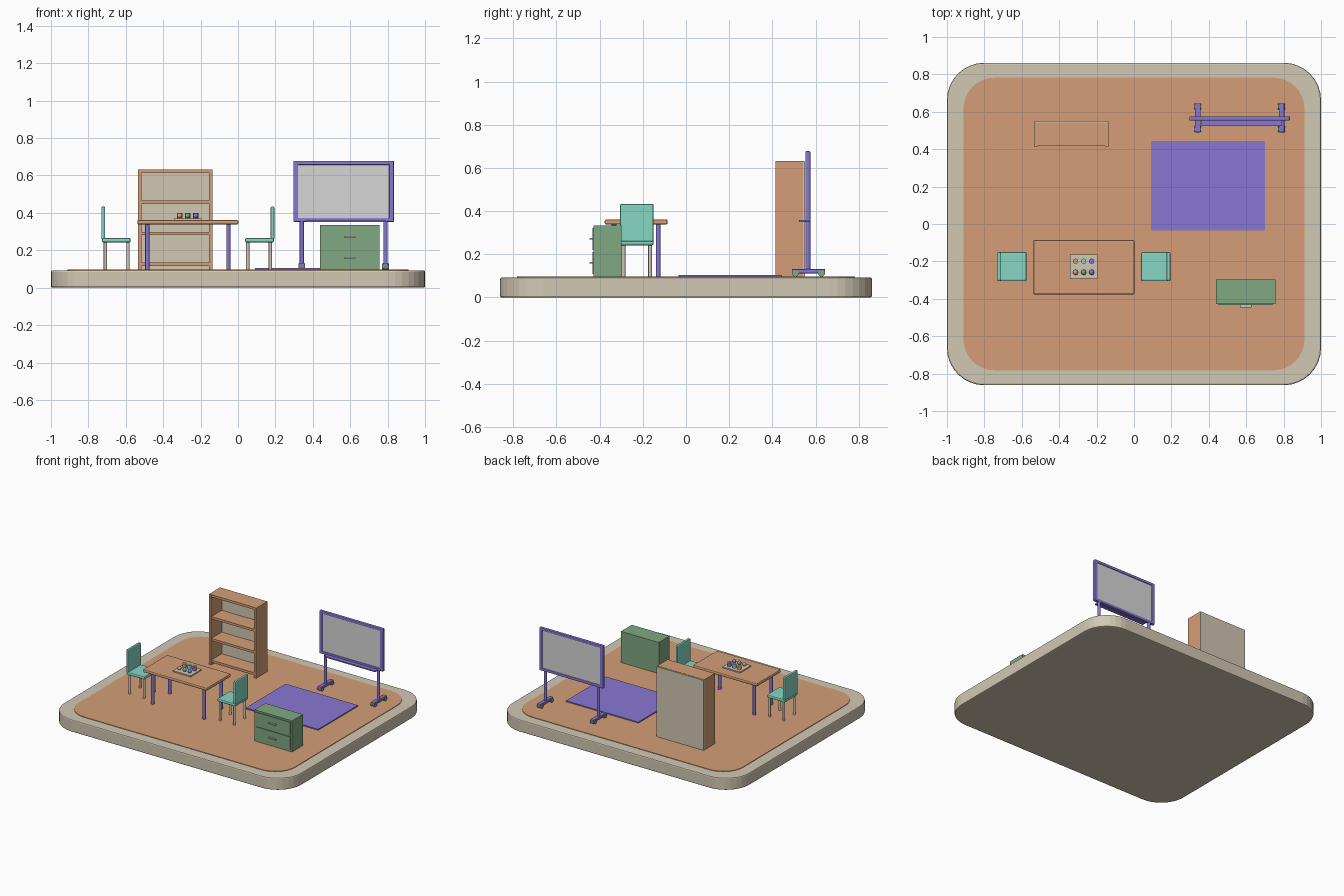
import bpy, bmesh, math
from mathutils import Vector

if "Cube" in bpy.data.objects:
    bpy.data.objects.remove(bpy.data.objects["Cube"])


def mat(name, r, g, b):
    m = bpy.data.materials.new(name)
    lin = [((c / 255 + 0.055) / 1.055) ** 2.4 for c in (r, g, b)]
    m.diffuse_color = (*lin, 1)
    m.use_nodes = True
    m.node_tree.nodes["Principled BSDF"].inputs["Base Color"].default_value = m.diffuse_color
    return m


TAN = mat("warm beige", 210, 200, 180)
WOOD = mat("light wood", 212, 158, 118)
PURPLE = mat("violet", 137, 119, 212)
TEAL = mat("aqua", 134, 214, 196)
GREEN = mat("sage green", 128, 168, 130)
WHITE = mat("board white", 214, 214, 214)


def finish(name, bm, m, bevel=0.0, seg=2, smooth=False):
    me = bpy.data.meshes.new(name)
    bmesh.ops.recalc_face_normals(bm, faces=bm.faces)
    bm.to_mesh(me)
    bm.free()
    ob = bpy.data.objects.new(name, me)
    bpy.context.collection.objects.link(ob)
    me.materials.append(m)
    if bevel:
        mod = ob.modifiers.new("edge", 'BEVEL')
        mod.width, mod.segments, mod.limit_method = bevel, seg, 'ANGLE'
    if smooth:
        bpy.context.view_layer.objects.active = ob
        ob.select_set(True)
        bpy.ops.object.shade_smooth_by_angle(angle=math.radians(35))
        ob.select_set(False)
    return ob


def box(name, x, y, z, m, bevel=0.0, seg=2):
    """Box from (min, max) ranges."""
    bm = bmesh.new()
    bmesh.ops.create_cube(bm, size=1)
    for v in bm.verts:
        v.co = Vector([(r[0] + r[1]) / 2 + c * (r[1] - r[0]) for r, c in zip((x, y, z), v.co)])
    return finish(name, bm, m, bevel, seg)


def rod(name, x, y, z0, z1, r, m, r_bottom=None):
    """Upright round rod."""
    bm = bmesh.new()
    bmesh.ops.create_cone(bm, cap_ends=True, segments=16, radius1=r_bottom or r, radius2=r, depth=z1 - z0)
    bmesh.ops.translate(bm, verts=bm.verts, vec=(x, y, (z0 + z1) / 2))
    return finish(name, bm, m, smooth=True)


def slab(name, hx, hy, rad, z0, z1, m, bevel=0.0):
    """Rounded rectangle plate."""
    bm = bmesh.new()
    vs = []
    for i, (sx, sy) in enumerate(((1, 1), (-1, 1), (-1, -1), (1, -1))):
        for k in range(9):
            a = math.pi / 2 * (i + k / 8)
            vs.append(bm.verts.new((sx * (hx - rad) + rad * math.cos(a), sy * (hy - rad) + rad * math.sin(a), z0)))
    f = bm.faces.new(vs)
    ext = bmesh.ops.extrude_face_region(bm, geom=[f])
    top = [g for g in ext["geom"] if isinstance(g, bmesh.types.BMVert)]
    bmesh.ops.translate(bm, verts=top, vec=(0, 0, z1 - z0))
    return finish(name, bm, m, bevel)


F = 0.097  # floor height

# Base and floor
slab("base", 1.0, 0.862, 0.2, 0, 0.093, TAN, 0.008)
slab("floor", 0.912, 0.782, 0.165, 0.088, F, WOOD)
box("rug", (0.09, 0.70), (-0.035, 0.445), (F - 0.002, 0.105), PURPLE)

# Bookshelf
box("shelf_back", (-0.535, -0.137), (0.543, 0.552), (F, 0.63), TAN)
for i, x in enumerate((-0.535, -0.155)):
    box(f"shelf_side_{i}", (x, x + 0.018), (0.415, 0.543), (F, 0.632), WOOD)
for i, z in enumerate((0.116, 0.281, 0.447, 0.614)):
    box(f"shelf_board_{i}", (-0.519, -0.153), (0.417, 0.544), (z, z + 0.018), WOOD)

# Table
box("table_top", (-0.538, 0.002), (-0.377, -0.085), (0.338, 0.362), WOOD, 0.008)
for i, x in enumerate((-0.485, -0.051)):
    for j, y in enumerate((-0.333, -0.129)):
        rod(f"table_leg_{i}{j}", x, y, F, 0.34, 0.011, PURPLE)

# Tray with pots (back row) and balls (front row)
box("tray", (-0.343, -0.195), (-0.292, -0.162), (0.361, 0.371), TAN)
for i, (pot, ball) in enumerate(((WOOD, WOOD), (TEAL, GREEN), (PURPLE, PURPLE))):
    x = -0.312 + 0.043 * i
    rod(f"pot_{i}", x, -0.199, 0.37, 0.4, 0.014, pot)
    bm = bmesh.new()
    bmesh.ops.create_uvsphere(bm, u_segments=16, v_segments=10, radius=0.014)
    bmesh.ops.translate(bm, verts=bm.verts, vec=(x, -0.258, 0.385))
    finish(f"ball_{i}", bm, ball, smooth=True)

# Chairs, mirrored about the table centre
for side, s in (("left", -1), ("right", 1)):
    def span(a, b):
        return tuple(sorted((-0.268 + s * a, -0.268 + s * b)))
    box(f"{side}_chair_seat", span(0.306, 0.46), (-0.306, -0.15), (0.242, 0.266), TEAL, 0.008)
    box(f"{side}_chair_back", span(0.442, 0.463), (-0.306, -0.15), (0.258, 0.434), TEAL, 0.008)
    for i, d in enumerate((0.32, 0.441)):
        for j, y in enumerate((-0.29, -0.166)):
            rod(f"{side}_chair_leg_{i}{j}", -0.268 + s * d, y, F, 0.245, 0.009, TAN)

# Drawer cabinet
box("cabinet_body", (0.438, 0.756), (-0.428, -0.298), (F, 0.334), GREEN)
for i, z in enumerate((0.11, 0.221)):
    box(f"drawer_front_{i}", (0.453, 0.741), (-0.434, -0.426), (z, z + 0.1), GREEN)
    box(f"drawer_handle_{i}", (0.567, 0.629), (-0.446, -0.432), (z + 0.047, z + 0.055), TAN)

# Whiteboard on a wheeled stand
X0, X1, Z0, Z1, W = 0.296, 0.834, 0.352, 0.678, 0.026
YB = (0.553, 0.576)
box("board_panel", (X0 + 0.01, X1 - 0.01), (0.558, 0.571), (Z0 + 0.01, Z1 - 0.01), WHITE)
for i, x in enumerate((X0, X1 - W)):
    box(f"board_frame_side_{i}", (x, x + W), YB, (Z0, Z1), PURPLE, 0.005)
for i, z in enumerate((Z0, Z1 - W * 0.8)):
    box(f"board_frame_rail_{i}", (X0, X1), YB, (z, z + W * 0.8), PURPLE, 0.005)
box("marker_tray", (0.36, 0.79), (0.523, 0.556), (0.35, 0.36), PURPLE)
for i, x in enumerate((0.341, 0.789)):
    rod(f"stand_leg_{i}", x, 0.565, 0.115, 0.36, 0.011, PURPLE)
    box(f"stand_foot_{i}", (x - 0.015, x + 0.015), (0.49, 0.645), (0.112, 0.132), PURPLE, 0.004)
    for j, y in enumerate((0.507, 0.628)):
        bm = bmesh.new()
        bmesh.ops.create_cone(bm, cap_ends=True, segments=16, radius1=0.016, radius2=0.016, depth=0.036)
        for v in bm.verts:
            v.co = Vector((x + v.co.z, y + v.co.x, F + 0.016 + v.co.y))
        finish(f"wheel_{i}{j}", bm, GREEN, smooth=True)
